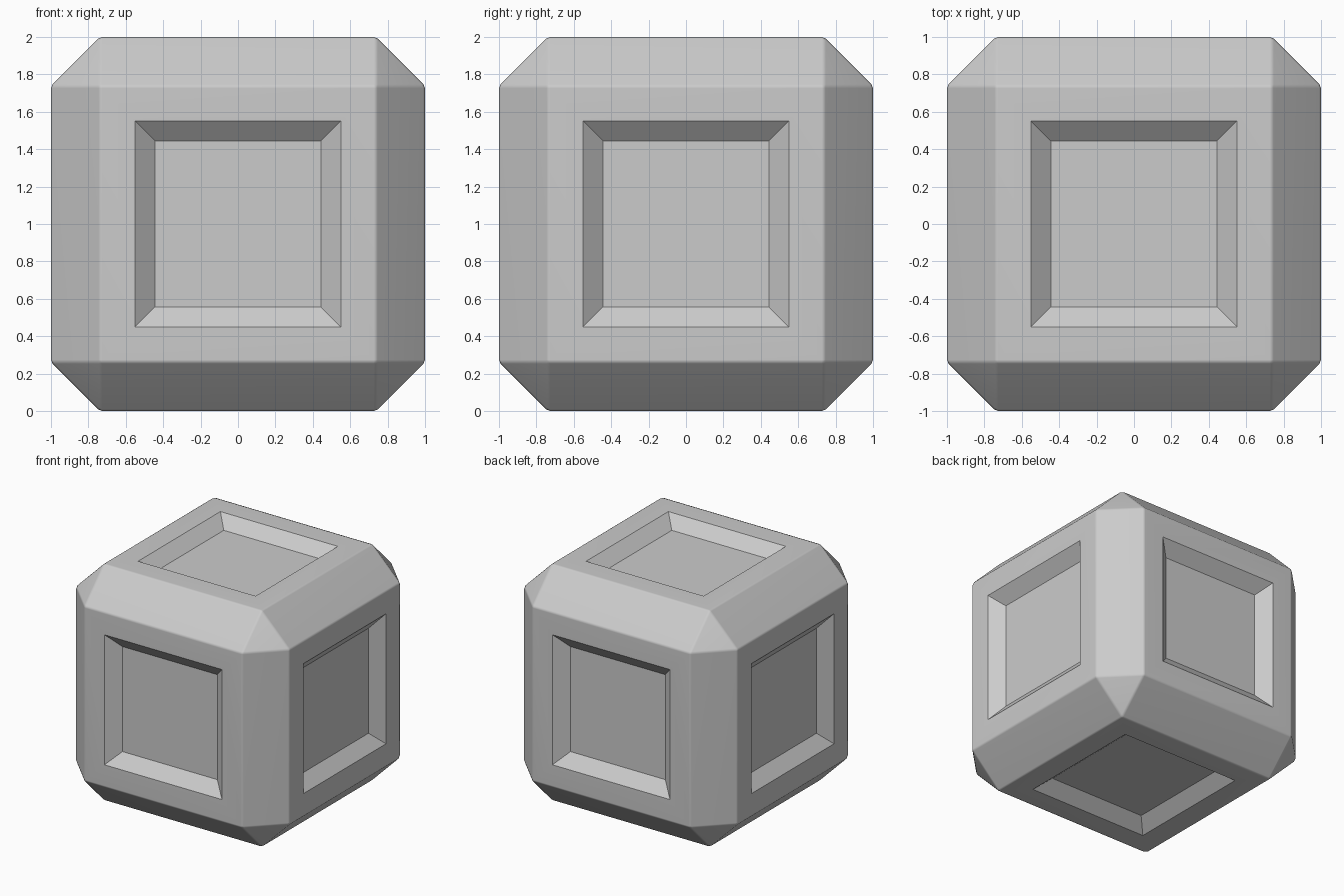
import bpy, bmesh, math
from mathutils import Vector

if "Cube" in bpy.data.objects:
    bpy.data.objects.remove(bpy.data.objects["Cube"])

# Block with wide chamfers whose borders are softened by a fine second bevel
bm = bmesh.new()
bmesh.ops.create_cube(bm, size=2.0)
bmesh.ops.translate(bm, verts=bm.verts, vec=Vector((0, 0, 1)))
for width in (0.262, 0.012):
    edges = [e for e in bm.edges if e.calc_face_angle(0) > math.radians(20)]
    bmesh.ops.bevel(bm, geom=edges, offset=width, offset_type='OFFSET',
                    segments=1, profile=0.5, affect='EDGES')

# Sunken square panel with sloping walls on each of the six sides
bm.normal_update()
sides = [f for f in bm.faces if f.calc_area() > 1.5]
half = math.sqrt(sides[0].calc_area()) / 2
bmesh.ops.inset_individual(bm, faces=sides, thickness=half - 0.55,
                           use_even_offset=True)
bm.normal_update()
bmesh.ops.inset_individual(bm, faces=sides, thickness=0.106, depth=-0.09,
                           use_even_offset=True)
bmesh.ops.recalc_face_normals(bm, faces=bm.faces)

mesh = bpy.data.meshes.new("panelled_block")
bm.to_mesh(mesh)
bm.free()
block = bpy.data.objects.new("panelled_block", mesh)
bpy.context.collection.objects.link(block)

# Smooth chamfers, crisp panel edges
bpy.context.view_layer.objects.active = block
block.select_set(True)
bpy.ops.object.shade_smooth_by_angle(angle=math.radians(30))
wn = block.modifiers.new("even_shading", 'WEIGHTED_NORMAL')
wn.keep_sharp = True
